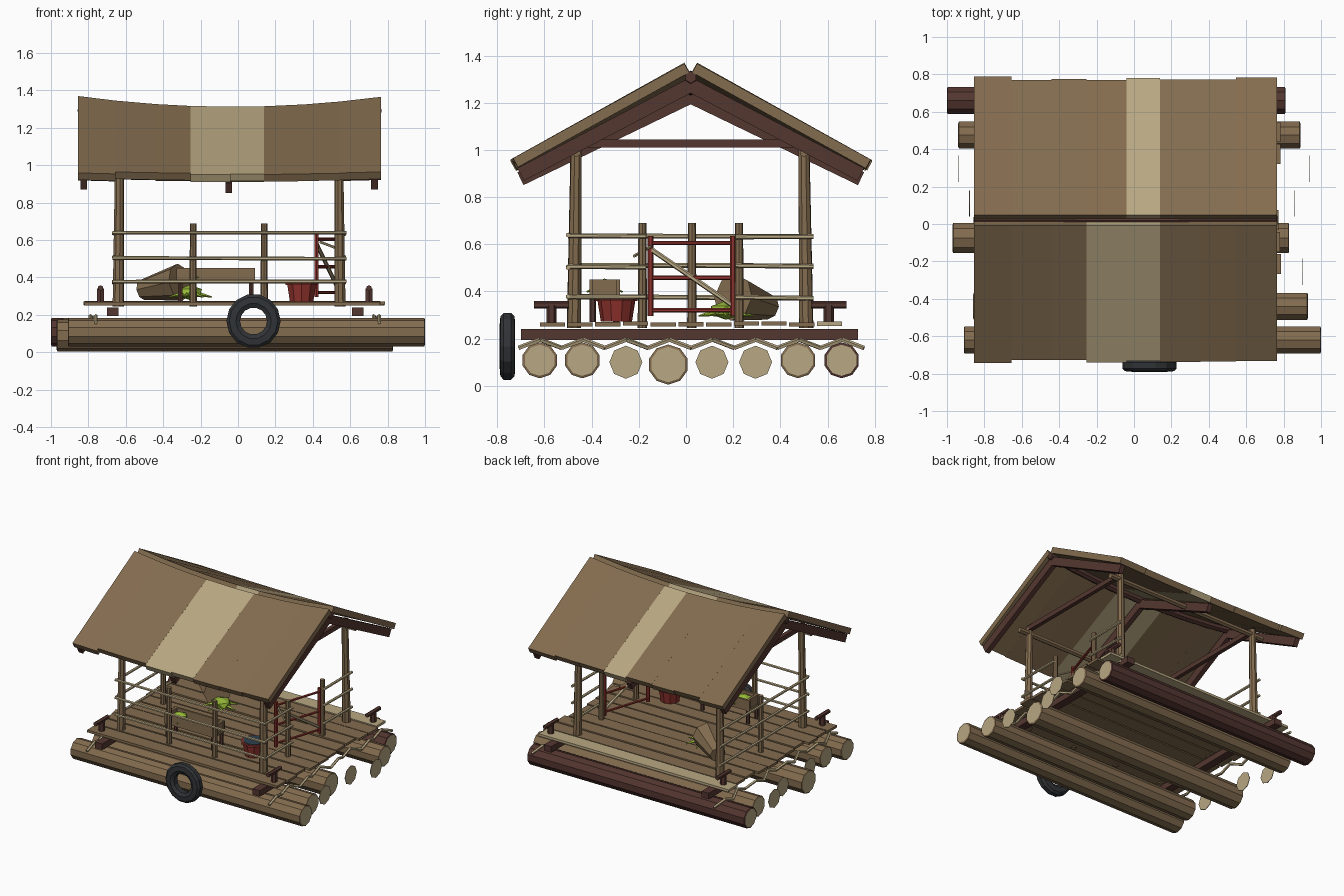
import bpy, bmesh, math, random
from mathutils import Vector

random.seed(4)
cube = bpy.data.objects.get("Cube")
if cube:
    bpy.data.objects.remove(cube)


def material(name, r, g, b):
    m = bpy.data.materials.new(name)
    lin = [((c / 255 + 0.055) / 1.055) ** 2.4 for c in (r, g, b)]
    m.diffuse_color = (*lin, 1)
    m.use_nodes = True
    m.node_tree.nodes["Principled BSDF"].inputs["Base Color"].default_value = (*lin, 1)
    return m


BROWN = material("brown wood", 131, 108, 79)
PALE = material("pale wood", 184, 167, 130)
DARK = material("dark wood", 84, 54, 48)
RED = material("red paint", 142, 50, 44)
GREEN = material("leaf green", 150, 185, 55)
RUBBER = material("black rubber", 48, 51, 54)
WATER = material("dark water", 45, 65, 78)


def finish(bm, name, *mats):
    bmesh.ops.recalc_face_normals(bm, faces=bm.faces)
    mesh = bpy.data.meshes.new(name)
    bm.to_mesh(mesh)
    bm.free()
    for m in mats:
        mesh.materials.append(m)
    ob = bpy.data.objects.new(name, mesh)
    bpy.context.collection.objects.link(ob)
    return ob


def box(name, mat, x, y, z):
    """Box from (low, high) ranges."""
    bm = bmesh.new()
    bmesh.ops.create_cube(bm, size=1)
    for v in bm.verts:
        v.co = [r[0] if c < 0 else r[1] for c, r in zip(v.co, (x, y, z))]
    return finish(bm, name, mat)


def rod(name, mat, p, q, r, r2=None, sides=6, end=None):
    """Straight round bar, with optional inset end faces in another colour."""
    p, q = Vector(p), Vector(q)
    bm = bmesh.new()
    bmesh.ops.create_cone(bm, cap_ends=True, segments=sides, radius1=r,
                          radius2=r2 or r, depth=(q - p).length)
    if end:
        caps = [f for f in bm.faces if abs(f.normal.z) > 0.9]
        bmesh.ops.inset_individual(bm, faces=caps, thickness=0.01, depth=0.004)
        for f in caps:
            f.material_index = 1
    bm.transform((q - p).to_track_quat('Z', 'Y').to_matrix().to_4x4())
    bmesh.ops.translate(bm, vec=(p + q) / 2, verts=bm.verts)
    return finish(bm, name, mat, *([end] if end else []))


def sloped(name, mat, xs, ridge, eave, t):
    """Board down a roof slope; ridge and eave give (y, z) of its top for an x."""
    bm = bmesh.new()
    bmesh.ops.create_cube(bm, size=1)
    for v in bm.verts:
        x = xs[0] if v.co.x < 0 else xs[1]
        a, b = Vector(ridge(x)), Vector(eave(x))
        d = (b - a).normalized()
        down = Vector((-abs(d.y) * math.copysign(1, d.x), -abs(d.x)))
        yz = (a if v.co.y < 0 else b) + (down * t if v.co.z < 0 else Vector((0, 0)))
        v.co = (x, yz.x, yz.y)
    return finish(bm, name, mat)


# Floating logs
logs = [(-0.62, -0.91, 1.0, BROWN), (-0.44, -0.86, 0.93, BROWN),
        (-0.075, -0.97, 0.83, BROWN), (0.475, -0.94, 0.89, BROWN),
        (0.66, -1.0, 0.81, DARK)]
for i, (y, x0, x1, mat) in enumerate(logs):
    r, z = (0.085, 0.09) if i == 2 else (0.076, 0.108)
    rod(f"log_{i}", mat, (x0 + 0.004, y, z), (x1 - 0.004, y, z), r, sides=10, end=PALE)
# Loose log end discs
for y, x0, x1 in ((-0.255, -0.85, 0.9), (0.11, -0.88, 0.86), (0.295, -0.94, 0.94)):
    for x in (x0, x1):
        rod("log_end_disc", PALE, (x - 0.002, y, 0.1), (x + 0.002, y, 0.1), 0.07, sides=8)

# Lashing rope zigzagging over the logs
for x in (-0.775, 0.74):
    pts = [(x + 0.015 * (-1) ** (i // 2), -0.71 + i * 0.0915, 0.16 + 0.035 * (i % 2))
           for i in range(17)]
    for p, q in zip(pts, pts[1:]):
        rod("lashing_rope", PALE, p, q, 0.01, sides=5)

# Cross beams and cleats
for x in (-0.67, 0.64):
    box("cross_beam", DARK, (x - 0.03, x + 0.03), (-0.7, 0.73), (0.195, 0.24))
for x in (-0.735, 0.70):
    for y in (-0.57, 0.605):
        rod("cleat_stem", DARK, (x, y, 0.265), (x, y, 0.34), 0.022)
        rod("cleat_bar", DARK, (x, y - 0.075, 0.343), (x, y + 0.075, 0.343), 0.016)

# Deck planks
for i in range(11):
    y = -0.62 + i * 0.1175
    e = random.uniform(-0.02, 0.02)
    z = random.uniform(-0.003, 0.003)
    box(f"deck_plank_{i}", PALE if i == 10 else BROWN, (-0.81 + e, 0.77 + e),
        (y, y + 0.107), (0.253 + z, 0.271 + z))

# Corner posts, tie beams and wall plates
for x in (-0.64, 0.545):
    for y in (-0.475, 0.51):
        rod("corner_post", BROWN, (x, y, 0.245), (x * 0.99, y * 0.98, 1.03), 0.031, 0.024, 8)
    box("tie_beam", DARK, (x - 0.015, x + 0.015), (-0.48, 0.51), (1.01, 1.045))
for y in (-0.465, 0.5):
    rod("wall_plate", BROWN, (-0.72, y, 0.99), (0.63, y, 0.99), 0.02)

# Railings
for x, y in ((-0.24, -0.475), (0.14, -0.475), (-0.64, 0.025), (0.545, -0.185), (0.545, 0.225)):
    rod("rail_post", BROWN, (x, y, 0.245), (x, y, 0.69), 0.02, 0.017, 8)
for z in (0.375, 0.505, 0.635):
    for p, q in (((-0.67, -0.5), (0.58, -0.5)), ((-0.665, -0.5), (-0.665, 0.54)),
                 ((0.57, -0.5), (0.57, -0.17)), ((0.57, 0.21), (0.57, 0.54))):
        rod("rail", PALE, (*p, z + random.uniform(-0.006, 0.006)),
            (*q, z + random.uniform(-0.006, 0.006)), 0.01)

# Gate standing ajar
hinge, free = (0.535, 0.2), (0.42, -0.15)
for x, y in (hinge, free):
    rod("gate_upright", RED, (x, y, 0.295), (x, y, 0.635), 0.013)
for z in (0.32, 0.458, 0.605):
    rod("gate_bar", RED, (*hinge, z), (*free, z), 0.009)
rod("gate_brace", PALE, (*free, 0.58), (*hinge, 0.34), 0.011)
rod("gate_latch", PALE, (0.545, -0.22, 0.55), (0.44, -0.15, 0.59), 0.007)

# Roof planks with a sagging ridge
edges = [-0.855, -0.655, -0.44, -0.255, -0.04, 0.14, 0.355, 0.545, 0.765]


def sag(x):
    return 1 - ((x + 0.03) / 0.81) ** 2


for side, name in ((-1, "front"), (1, "back")):
    pale = (3, 4) if side < 0 else (4,)
    for i, xs in enumerate(zip(edges, edges[1:])):
        jit = random.uniform(-0.012, 0.012)
        sloped(f"{name}_roof_plank_{i}", PALE if i in pale else BROWN, xs,
               lambda x: (0.02 + side * 0.027, 1.368 - 0.055 * sag(x)),
               lambda x: (0.02 + side * (0.757 + jit), 0.963 - 0.56 * jit - 0.012 * sag(x)),
               0.043)
    # Rafters
    for x in (-0.825, -0.05, 0.73):
        sloped(f"{name}_rafter", DARK, (x - 0.018, x + 0.018),
               lambda _: (0.02, 1.315 - 0.055 * sag(x)),
               lambda _: (0.02 + side * 0.735, 0.925 - 0.02 * sag(x)), 0.06)

# Ridge pole in bent lengths
for a, b in zip(edges, edges[1:]):
    rod("ridge_pole", DARK, (a, 0.02, 1.31 - 0.055 * sag(a)),
        (b, 0.02, 1.31 - 0.055 * sag(b)), 0.025)

# Tyre fender
bm = bmesh.new()
profile = [(0.072, -0.02), (0.095, -0.033), (0.13, -0.03), (0.145, -0.016)]
profile += [(r, -d) for r, d in reversed(profile)]
rings = []
for k in range(14):
    a = math.tau * k / 14
    rings.append([bm.verts.new((0.083 + r * math.cos(a), -0.757 + d, 0.167 + r * math.sin(a)))
                  for r, d in profile])
for k, ring in enumerate(rings):
    nxt = rings[(k + 1) % len(rings)]
    for j in range(len(ring)):
        j2 = (j + 1) % len(ring)
        bm.faces.new((ring[j], ring[j2], nxt[j2], nxt[j]))
finish(bm, "tyre_fender", RUBBER)

# Bucket of water
bx, by = 0.34, -0.295
rod("bucket", RED, (bx, by, 0.272), (bx, by, 0.36), 0.066, 0.08, 10)
rod("bucket_rim", RED, (bx, by, 0.36), (bx, by, 0.375), 0.09, sides=10)
rod("bucket_water", WATER, (bx, by, 0.374), (bx, by, 0.378), 0.076, sides=10)


def leaves(name, c, size, count):
    """Leafy clump: faceted core with pointed leaves fanned round it."""
    bm = bmesh.new()
    bmesh.ops.create_icosphere(bm, subdivisions=1, radius=1)
    for v in bm.verts:
        v.co = Vector(c) + Vector([a * b for a, b in zip(v.co, size)])
    finish(bm, name, GREEN)
    for k in range(count):
        a = math.tau * k / count
        tip = (c[0] + 1.6 * size[0] * math.cos(a), c[1] + 1.6 * size[1] * math.sin(a),
               c[2] - size[2] * 0.6)
        rod(name + "_leaf", GREEN, c, tip, size[2] * 0.5, 0.003, 4)


# Planter on legs
x0, x1, y0, y1 = -0.33, 0.09, -0.41, -0.28
box("planter_front", BROWN, (x0, x1), (y0, y0 + 0.015), (0.375, 0.45))
box("planter_back", BROWN, (x0, x1), (y1 - 0.015, y1), (0.375, 0.45))
box("planter_base", BROWN, (x0, x1), (y0, y1), (0.37, 0.385))
for x in (x0 + 0.02, x1 - 0.02):
    box("planter_end", BROWN, (x - 0.01, x + 0.01), (y0, y1), (0.375, 0.45))
    for y in (y0 + 0.015, y1 - 0.015):
        rod("planter_leg", DARK, (x, y, 0.27), (x, y, 0.38), 0.014)
leaves("planter_greens", (-0.24, -0.345, 0.42), (0.06, 0.05, 0.035), 5)

# Tipped basket with spilled greens
rod("tipped_basket", BROWN, (-0.51, 0.35, 0.335), (-0.31, 0.2, 0.375), 0.055, 0.1, 8)
leaves("spilled_greens", (-0.26, 0.17, 0.32), (0.075, 0.075, 0.04), 7)
